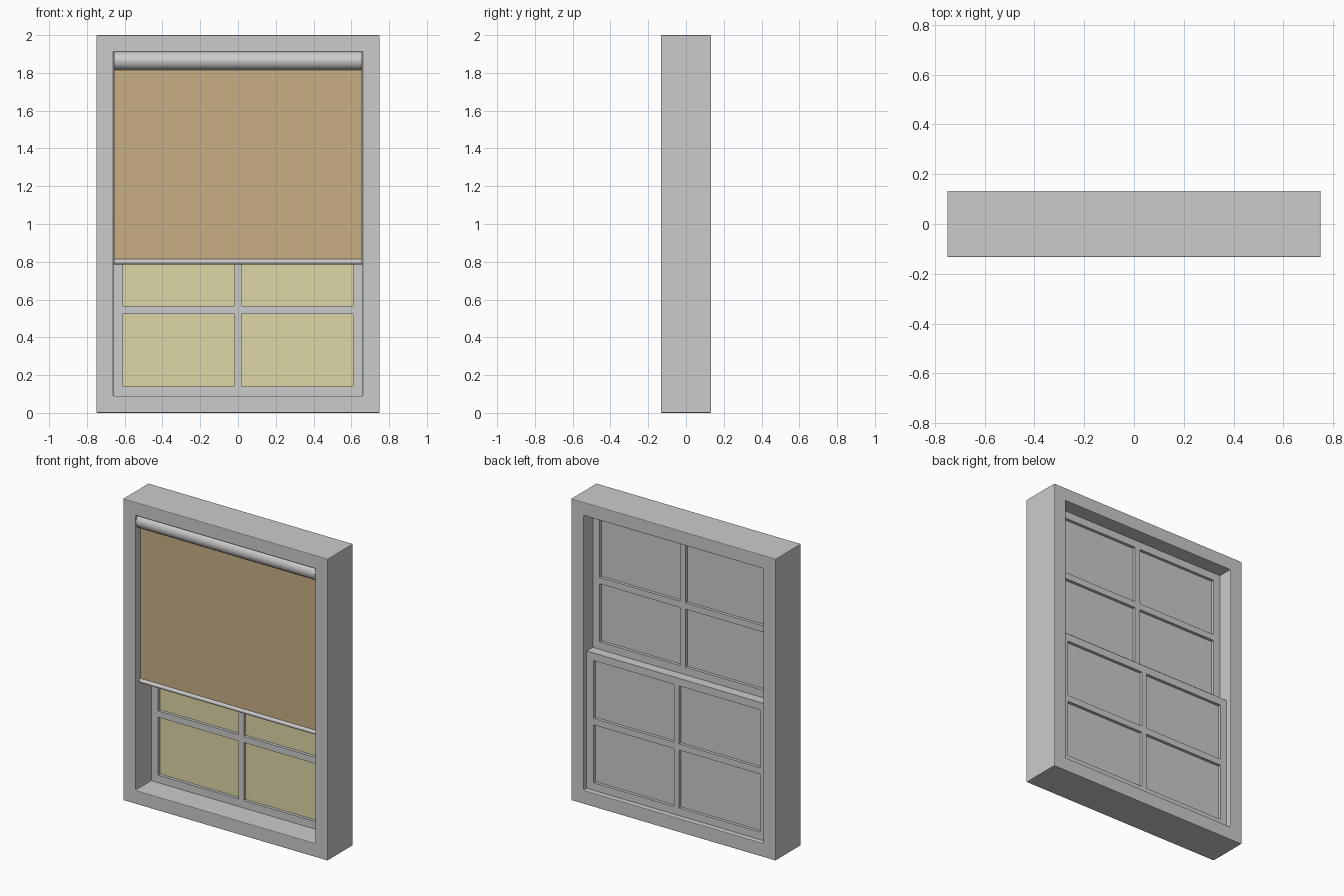
import bpy, bmesh, math

if "Cube" in bpy.data.objects:
    bpy.data.objects.remove(bpy.data.objects["Cube"])

# Main dimensions
W, H, D = 0.75, 2.0, 0.133        # half width, height, half depth
IW, Z0, Z1 = 0.66, 0.09, 1.912    # opening half width, bottom, top
MEET = 1.0                        # height where the two sashes meet
SHADE_Y = -0.083


def material(name, rgb):
    m = bpy.data.materials.new(name)
    m.diffuse_color = (*rgb, 1)
    m.use_nodes = True
    m.node_tree.nodes["Principled BSDF"].inputs["Base Color"].default_value = m.diffuse_color
    return m


GLOW = material("warm_glass", (0.73, 0.68, 0.38))
CLOTH = material("tan_cloth", (0.58, 0.43, 0.23))


def to_object(name, bm, mat=None):
    bmesh.ops.recalc_face_normals(bm, faces=bm.faces)
    mesh = bpy.data.meshes.new(name)
    bm.to_mesh(mesh)
    bm.free()
    ob = bpy.data.objects.new(name, mesh)
    bpy.context.collection.objects.link(ob)
    if mat:
        mesh.materials.append(mat)
    return ob


def box(name, x, y, z, mat=None):
    """Box from (min, max) pairs."""
    bm = bmesh.new()
    bmesh.ops.create_cube(bm, size=1)
    for v in bm.verts:
        v.co = [r[0] if c < 0 else r[1] for c, r in zip(v.co, (x, y, z))]
    return to_object(name, bm, mat)


def lattice(name, xs, zs, y, bevel):
    """Flat panel with a hole in every odd/odd grid cell, thickened over y."""
    bm = bmesh.new()
    mid = (y[0] + y[1]) / 2
    grid = [[bm.verts.new((x, mid, z)) for z in zs] for x in xs]
    for i in range(len(xs) - 1):
        for j in range(len(zs) - 1):
            if not (i % 2 and j % 2):
                bm.faces.new((grid[i][j], grid[i + 1][j],
                              grid[i + 1][j + 1], grid[i][j + 1]))
    ob = to_object(name, bm)
    s = ob.modifiers.new("thickness", 'SOLIDIFY')
    s.thickness, s.offset = y[1] - y[0], 0
    if bevel:
        b = ob.modifiers.new("soft_edges", 'BEVEL')
        b.width, b.segments, b.limit_method = bevel, 2, 'ANGLE'
    return ob


def rod(name, half, radius, y, z):
    """Smooth cylinder along x."""
    bpy.ops.mesh.primitive_cylinder_add(vertices=48, radius=radius, depth=2 * half,
                                        location=(0, y, z), rotation=(0, math.pi / 2, 0))
    ob = bpy.context.object
    ob.name = name
    bpy.ops.object.shade_smooth_by_angle(angle=math.radians(40))
    return ob


def sash(name, z0, z1, y):
    """Four-light sash: wooden lattice with recessed panes."""
    rail, bar_x, bar_z = 0.05, 0.019, 0.021
    mid, yc = (z0 + z1) / 2, (y[0] + y[1]) / 2
    xs = [-IW, -IW + rail, -bar_x, bar_x, IW - rail, IW]
    zs = [z0, z0 + rail, mid - bar_z, mid + bar_z, z1 - rail, z1]
    lattice(name, xs, zs, y, 0)
    for i in (1, 3):
        for j in (1, 3):
            x, z = (xs[i], xs[i + 1]), (zs[j], zs[j + 1])
            # glowing room side, plain outer side
            box(name + "_inner_pane", x, (yc - 0.012, yc), z, GLOW)
            box(name + "_outer_pane", x, (yc, yc + 0.012), z)


# Outer frame
lattice("window_frame", [-W, -IW, IW, W], [0, Z0, Z1, H], (-D, D), 0.004)

# Sliding sashes, the lower one further back
sash("lower_sash", Z0, MEET, (0.034, 0.098))
sash("upper_sash", MEET, Z1, (-0.03, 0.034))

# Roller blind
rod("blind_roller", IW - 0.003, 0.048, SHADE_Y, 1.864)
box("blind_cloth", (-IW + 0.003, IW - 0.003), (SHADE_Y - 0.002, SHADE_Y + 0.002),
    (0.80, 1.85), CLOTH)
rod("blind_bottom_bar", IW - 0.003, 0.0145, SHADE_Y, 0.80)
